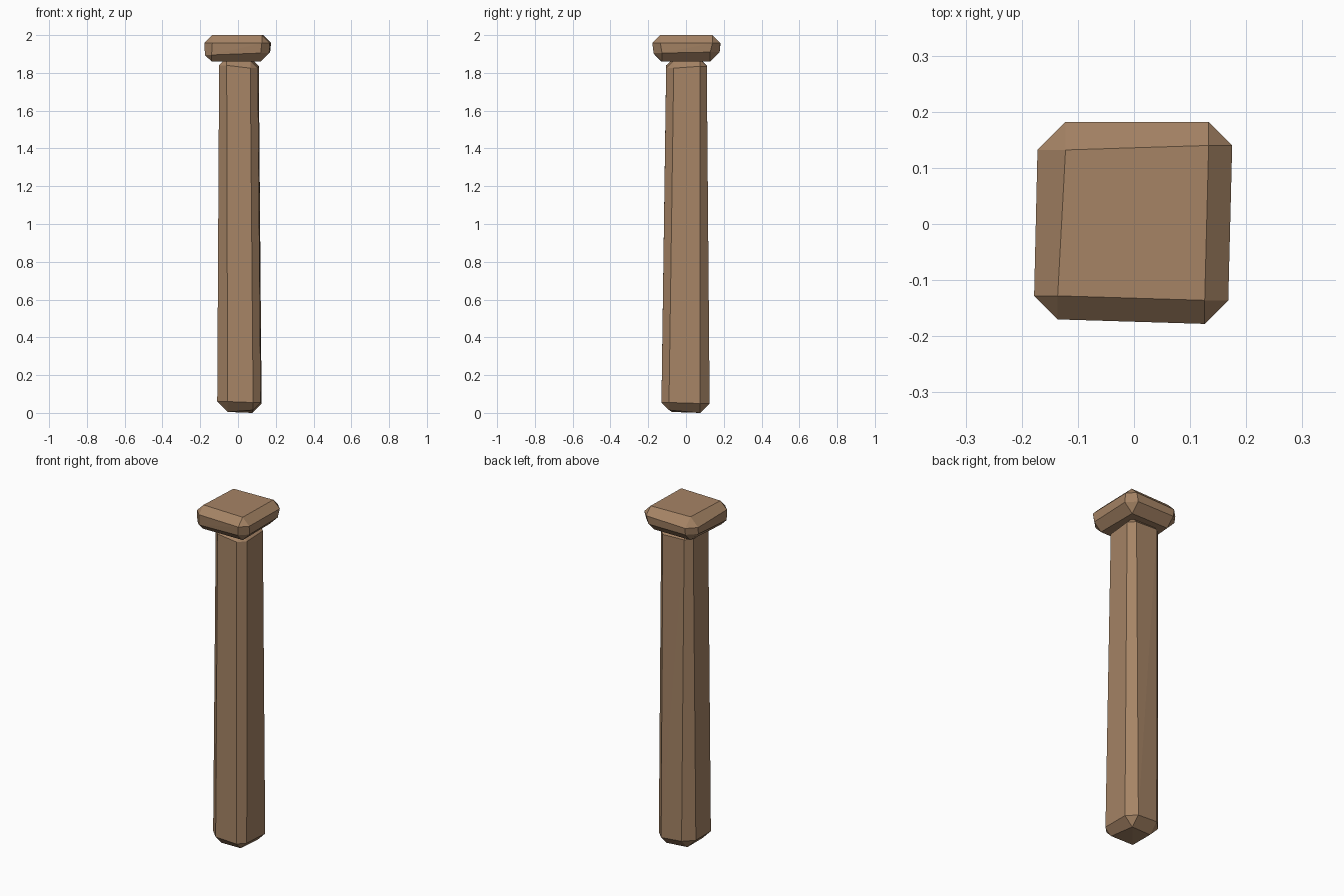
import bpy, bmesh

if "Cube" in bpy.data.objects:
    bpy.data.objects.remove(bpy.data.objects["Cube"])

wood = bpy.data.materials.new("wood")
wood.diffuse_color = (0.38, 0.23, 0.13, 1)
wood.use_nodes = True
wood.node_tree.nodes["Principled BSDF"].inputs["Base Color"].default_value = wood.diffuse_color


def hewn_block(name, bottom, top):
    """Rough block: each corner (x, y, z, cut) is chamfered by its own cut."""
    bm = bmesh.new()
    for x, y, z, c, up in [(*p, -1) for p in bottom] + [(*p, 1) for p in top]:
        xi = x - c if x > 0 else x + c
        yi = y - c if y > 0 else y + c
        zi = z - c * up
        for co in ((x, yi, zi), (xi, y, zi), (xi, yi, z)):
            bm.verts.new(co)
    hull = bmesh.ops.convex_hull(bm, input=bm.verts)
    loose = {v for v in hull["geom_interior"] + hull["geom_unused"]
             if isinstance(v, bmesh.types.BMVert)}
    bmesh.ops.delete(bm, geom=list(loose), context='VERTS')
    bmesh.ops.dissolve_limit(bm, angle_limit=0.03, verts=bm.verts, edges=bm.edges)
    bmesh.ops.recalc_face_normals(bm, faces=bm.faces)
    mesh = bpy.data.meshes.new(name)
    bm.to_mesh(mesh)
    bm.free()
    mesh.materials.append(wood)
    obj = bpy.data.objects.new(name, mesh)
    bpy.context.collection.objects.link(obj)
    return obj


# Tapered post shaft
hewn_block("post_shaft",
           bottom=[(-.11, -.13, .005, .055), (.12, -.13, .015, .04),
                   (.125, .125, 0, .05), (-.11, .12, .005, .055)],
           top=[(-.10, -.105, 1.88, .04), (.105, -.105, 1.865, .04),
                (.11, .11, 1.87, .035), (-.10, .11, 1.875, .035)])

# Square cap on top
hewn_block("post_cap",
           bottom=[(-.175, -.165, 1.86, .035), (.165, -.172, 1.86, .045),
                   (.17, .178, 1.86, .05), (-.17, .178, 1.86, .05)],
           top=[(-.178, -.17, 2.0, .042), (.168, -.178, 2.0, .042),
                (.175, .182, 2.0, .042), (-.172, .182, 2.0, .05)])
